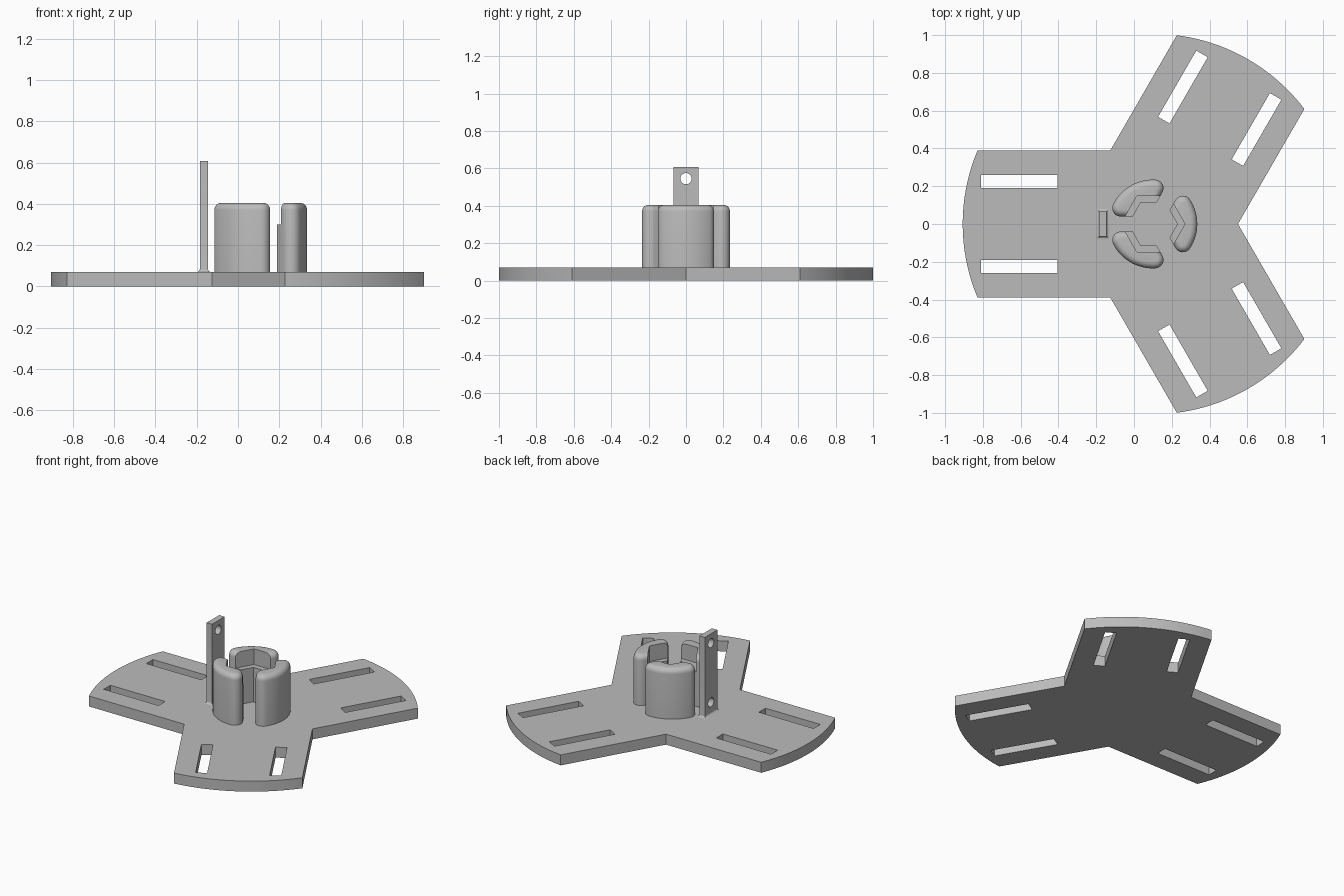
import bpy
import bmesh
from math import sin, cos, asin, pi, radians, sqrt
from mathutils import Matrix, Vector

CENTRE = Vector((0.1, 0, 0))
TOP = 0.07          # top of the base plate
ARMS = [radians(a) for a in (60, 180, 300)]

if "Cube" in bpy.data.objects:
    bpy.data.objects.remove(bpy.data.objects["Cube"])

grey = bpy.data.materials.new("grey plastic")
grey.use_nodes = True
colour = (0.5, 0.5, 0.5, 1)
grey.diffuse_color = colour
grey.node_tree.nodes["Principled BSDF"].inputs["Base Color"].default_value = colour


def loft(name, rings):
    """Skin stacked rings of (points, z) and cap both ends."""
    bm = bmesh.new()
    loops = [[bm.verts.new((x, y, z)) for x, y in pts] for pts, z in rings]
    n = len(loops[0])
    for a, b in zip(loops, loops[1:]):
        for i in range(n):
            j = (i + 1) % n
            bm.faces.new((a[i], a[j], b[j], b[i]))
    bm.faces.new(loops[0][::-1])
    bm.faces.new(loops[-1])
    bmesh.ops.recalc_face_normals(bm, faces=bm.faces)
    mesh = bpy.data.meshes.new(name)
    bm.to_mesh(mesh)
    bm.free()
    mesh.materials.append(grey)
    obj = bpy.data.objects.new(name, mesh)
    bpy.context.collection.objects.link(obj)
    return obj


def select(obj):
    bpy.ops.object.select_all(action="DESELECT")
    obj.select_set(True)
    bpy.context.view_layer.objects.active = obj


def cut(obj, cutters):
    """Subtract the cutters, then remove them."""
    select(obj)
    for c in cutters:
        c.hide_render = True
        mod = obj.modifiers.new("cut", "BOOLEAN")
        mod.operation, mod.solver, mod.object = "DIFFERENCE", "EXACT", c
        bpy.ops.object.modifier_apply(modifier=mod.name)
        bpy.data.objects.remove(c)


def smooth(obj):
    select(obj)
    bpy.ops.object.shade_smooth_by_angle(angle=radians(30))


def polar(r, a):
    return Vector((r * cos(a), r * sin(a)))


def rect(x0, x1, y0, y1):
    return [(x0, y0), (x1, y0), (x1, y1), (x0, y1)]


def ngon(r, n):
    return [polar(r, 2 * pi * i / n) for i in range(n)]


# Base plate: three arms with arc ends
half, radius = 0.39, 1.007
swing = asin(half / radius)
outline = []
for arm in ARMS:
    outline += [polar(radius, arm + swing * (i / 12 - 1)) for i in range(25)]
    outline.append(polar(half / sin(pi / 3), arm + pi / 3))
plate = loft("base_plate", [(outline, 0), (outline, TOP)])
plate.location = CENTRE

# Two long slots through every arm
slots = []
for arm in ARMS:
    for side in (-1, 1):
        y = sorted((side * 0.19, side * 0.26))
        slot = loft("slot_cutter", [(rect(0.505, 0.91, *y), -0.1), (rect(0.505, 0.91, *y), 0.2)])
        slot.matrix_world = Matrix.Translation(CENTRE) @ Matrix.Rotation(arm, 4, "Z")
        slots.append(slot)
bpy.context.view_layer.update()
cut(plate, slots)
smooth(plate)


def jaw_outline(d):
    """Rounded wedge of the holder ring, shrunk inwards by d."""
    R, gap, r = 0.235 - d, 0.04 + d, 0.045 - d
    turn = asin((gap + r) / (R - r))
    end = pi / 3 - turn
    hub = polar(R - r, end)
    arc = [polar(R, end * i / 14) for i in range(14)]
    corner = [hub + polar(r, end + (pi * 5 / 6 - end) * i / 10) for i in range(11)]
    upper = arc + corner
    lower = [Vector((p.x, -p.y)) for p in upper[:0:-1]]
    return upper + [Vector((gap / sin(pi / 3), 0))] + lower


# Holder: three jaws with rounded tops around a stepped hexagonal pocket
fillet, height = 0.035, 0.405
rings = [(jaw_outline(0), TOP - 0.01)]
for i in range(7):
    a = i / 6 * pi / 2
    rings.append((jaw_outline(fillet * (1 - cos(a))), height - fillet * (1 - sin(a))))
for label, turn in (("right", 0), ("back", 120), ("front", 240)):
    jaw = loft("holder_jaw_" + label, rings)
    cut(jaw, [loft("pocket_cutter", [(ngon(0.13, 6), 0), (ngon(0.13, 6), 0.6)]),
              loft("pocket_cutter", [(ngon(0.17, 6), 0.3), (ngon(0.17, 6), 0.6)])])
    jaw.location = CENTRE
    jaw.rotation_euler.z = radians(turn)
    smooth(jaw)

# Upright tab with a flared foot and two cross holes
flare = 0.015
rings = []
for i in range(6):
    a = i / 5 * pi / 2
    g = flare * (1 - sin(a))
    rings.append((rect(-0.02 - g, 0.02 + g, -0.066 - g, 0.066 + g), TOP + flare * (1 - cos(a))))
rings.append((rect(-0.02, 0.02, -0.066, 0.066), 0.608))
tab = loft("upright_tab", rings)
tab.location = (-0.165, 0, 0)
holes = []
for z in (0.15, 0.545):
    hole = loft("hole_cutter", [(ngon(0.03, 32), -0.1), (ngon(0.03, 32), 0.1)])
    hole.matrix_world = Matrix.Translation((-0.165, 0, z)) @ Matrix.Rotation(pi / 2, 4, "Y")
    holes.append(hole)
bpy.context.view_layer.update()
cut(tab, holes)
smooth(tab)
